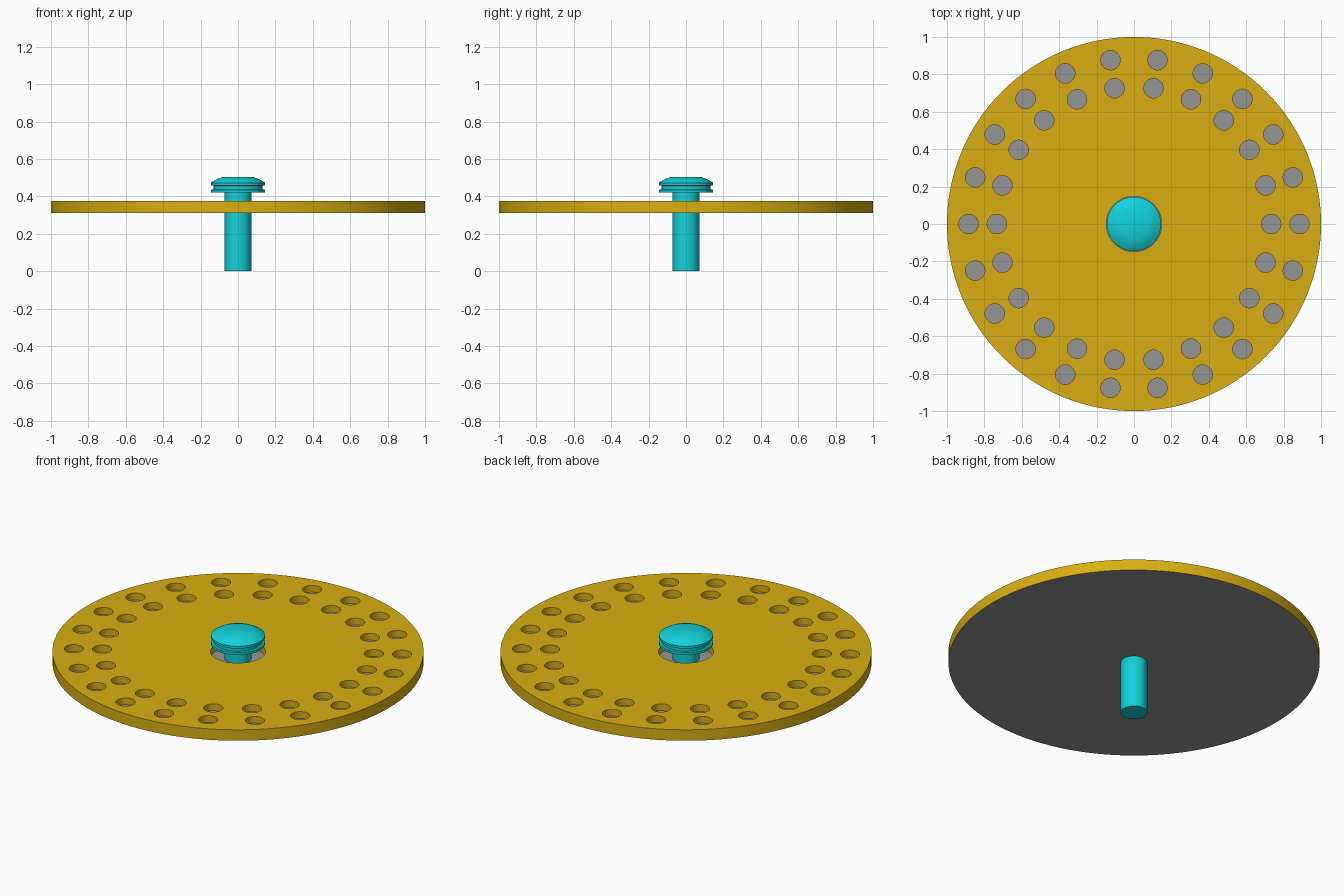
import bpy, bmesh, math
from mathutils import Matrix

if "Cube" in bpy.data.objects:
    bpy.data.objects.remove(bpy.data.objects["Cube"], do_unlink=True)


def material(name, rgb):
    m = bpy.data.materials.new(name)
    m.use_nodes = True
    m.diffuse_color = (*rgb, 1)
    m.node_tree.nodes["Principled BSDF"].inputs["Base Color"].default_value = (*rgb, 1)
    return m


yellow = material("golden yellow", (0.70, 0.43, 0.006))
grey = material("grey", (0.30, 0.30, 0.30))
cyan = material("cyan", (0.006, 0.65, 0.70))

BOTTOM, FLOOR, TOP = 0.31, 0.335, 0.375


def add_object(name, bm, mats):
    mesh = bpy.data.meshes.new(name)
    bmesh.ops.recalc_face_normals(bm, faces=bm.faces)
    bm.to_mesh(mesh)
    bm.free()
    for m in mats:
        mesh.materials.append(m)
    ob = bpy.data.objects.new(name, mesh)
    bpy.context.collection.objects.link(ob)
    return ob


def add_cylinder(bm, x, y, radius, low, high, sides):
    bmesh.ops.create_cone(
        bm, cap_ends=True, segments=sides, radius1=radius, radius2=radius,
        depth=high - low, matrix=Matrix.Translation((x, y, (low + high) / 2)))


def grey_undersides(bm):
    for f in bm.faces:
        f.normal_update()
        f.material_index = 1 if f.normal.z < -0.9 else 0


def smooth(ob, degrees):
    bpy.ops.object.select_all(action="DESELECT")
    ob.select_set(True)
    bpy.context.view_layer.objects.active = ob
    bpy.ops.object.shade_smooth_by_angle(angle=math.radians(degrees))


# Round plate with a grey underside
bm = bmesh.new()
add_cylinder(bm, 0, 0, 1, BOTTOM, TOP, 128)
grey_undersides(bm)
plate = add_object("plate", bm, [yellow, grey])

# Cutter for two rings of pockets and the centre recess, with grey floors
bm = bmesh.new()
COUNT = 22
for ring in (0.885, 0.733):
    for i in range(COUNT):
        a = 2 * math.pi * i / COUNT
        add_cylinder(bm, ring * math.cos(a), ring * math.sin(a), 0.052, FLOOR, TOP + 0.1, 32)
add_cylinder(bm, 0, 0, 0.148, FLOOR, TOP + 0.1, 48)
grey_undersides(bm)
cutter = add_object("pocket_cutter", bm, [yellow, grey])
cutter.hide_render = True
cutter.hide_viewport = True

cut = plate.modifiers.new("pockets", "BOOLEAN")
cut.operation = "DIFFERENCE"
cut.solver = "EXACT"
cut.material_mode = "TRANSFER"
cut.object = cutter

# Apply the cut so the result is one clean mesh
depsgraph = bpy.context.evaluated_depsgraph_get()
plate_mesh = bpy.data.meshes.new_from_object(plate.evaluated_get(depsgraph))
plate.modifiers.clear()
plate.data = plate_mesh
bpy.data.objects.remove(cutter, do_unlink=True)
smooth(plate, 30)

# Turned spindle: shaft with a grooved, bevelled cap
profile = [(0, 0), (0.072, 0), (0.072, 0.42), (0.145, 0.42), (0.145, 0.435),
           (0.132, 0.437), (0.132, 0.457), (0.145, 0.459), (0.145, 0.473),
           (0.115, 0.491), (0.078, 0.505), (0, 0.505)]
bm = bmesh.new()
verts = [bm.verts.new((r, 0, z)) for r, z in profile]
edges = [bm.edges.new(pair) for pair in zip(verts, verts[1:])]
bmesh.ops.spin(bm, geom=verts + edges, cent=(0, 0, 0), axis=(0, 0, 1),
               angle=2 * math.pi, steps=48, use_merge=True)
bmesh.ops.remove_doubles(bm, verts=bm.verts, dist=0.0005)
spindle = add_object("spindle", bm, [cyan])
smooth(spindle, 30)
